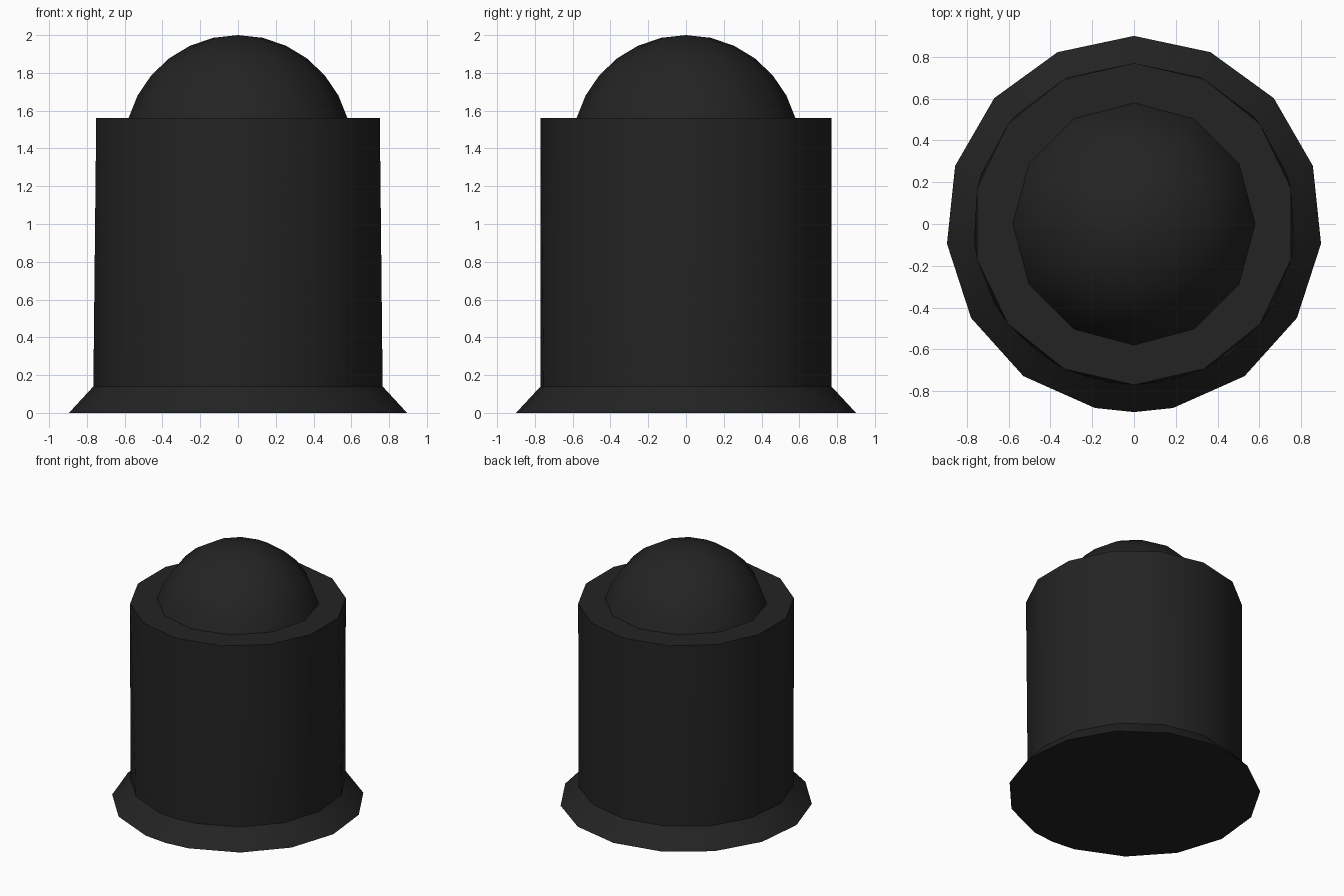
import bpy, bmesh, math

if "Cube" in bpy.data.objects:
    bpy.data.objects.remove(bpy.data.objects["Cube"], do_unlink=True)

black = bpy.data.materials.new("matte_black")
black.use_nodes = True
colour = (0.017, 0.017, 0.017, 1)
black.diffuse_color = colour
black.node_tree.nodes["Principled BSDF"].inputs["Base Color"].default_value = colour


def ring(bm, angles, radius, z):
    """Ring of vertices; angles in degrees, clockwise from the back."""
    return [bm.verts.new((radius * math.sin(math.radians(a)),
                          radius * math.cos(math.radians(a)), z)) for a in angles]


def skin(bm, lower, upper):
    for i in range(len(lower)):
        j = (i + 1) % len(lower)
        bm.faces.new((lower[i], lower[j], upper[j], upper[i]))


def finish(bm, name):
    bmesh.ops.recalc_face_normals(bm, faces=bm.faces)
    mesh = bpy.data.meshes.new(name)
    bm.to_mesh(mesh)
    bm.free()
    mesh.materials.append(black)
    obj = bpy.data.objects.new(name, mesh)
    bpy.context.collection.objects.link(obj)
    bpy.ops.object.select_all(action="DESELECT")
    obj.select_set(True)
    bpy.context.view_layer.objects.active = obj
    bpy.ops.object.shade_smooth_by_angle(angle=math.radians(35))


# Each half of the flange is divided in 24 degree steps, meeting at the front
half = [24 * i for i in range(8)]
flange_angles = half + [180] + [360 - a for a in reversed(half[1:])]
body_angles = [360 * i / 14 for i in range(14)]
dome_angles = [30 * i for i in range(12)]
flange_top, body_top = 0.14, 1.56
body_radius = 0.77

# Flared base flange with a closed underside
bm = bmesh.new()
bottom = ring(bm, flange_angles, 0.9, 0)
skin(bm, bottom, ring(bm, flange_angles, body_radius, flange_top))
bm.faces.new(bottom)
finish(bm, "base_flange")

# Cylindrical body, blending from the flange outline to a fourteen-sided top
bm = bmesh.new()
ring(bm, flange_angles, body_radius, flange_top)
ring(bm, body_angles, body_radius, body_top)
bmesh.ops.convex_hull(bm, input=bm.verts)
bmesh.ops.dissolve_limit(bm, angle_limit=0.001, verts=bm.verts, edges=bm.edges)
bm.normal_update()
hidden = [f for f in bm.faces if f.calc_center_median().z < flange_top + 0.01]
bmesh.ops.delete(bm, geom=hidden, context="FACES_ONLY")
finish(bm, "body")

# Domed cap, part of a sphere
bm = bmesh.new()
sphere_radius = 0.602
centre = 2 - sphere_radius
rim_angle = math.asin(0.58 / sphere_radius)
steps = 6
rings = []
for i in range(steps):
    a = rim_angle * (1 - i / steps)
    rings.append(ring(bm, dome_angles, sphere_radius * math.sin(a),
                      centre + sphere_radius * math.cos(a)))
for lower, upper in zip(rings, rings[1:]):
    skin(bm, lower, upper)
tip = bm.verts.new((0, 0, 2))
last = rings[-1]
for i, v in enumerate(last):
    bm.faces.new((v, last[(i + 1) % len(last)], tip))
finish(bm, "dome")
